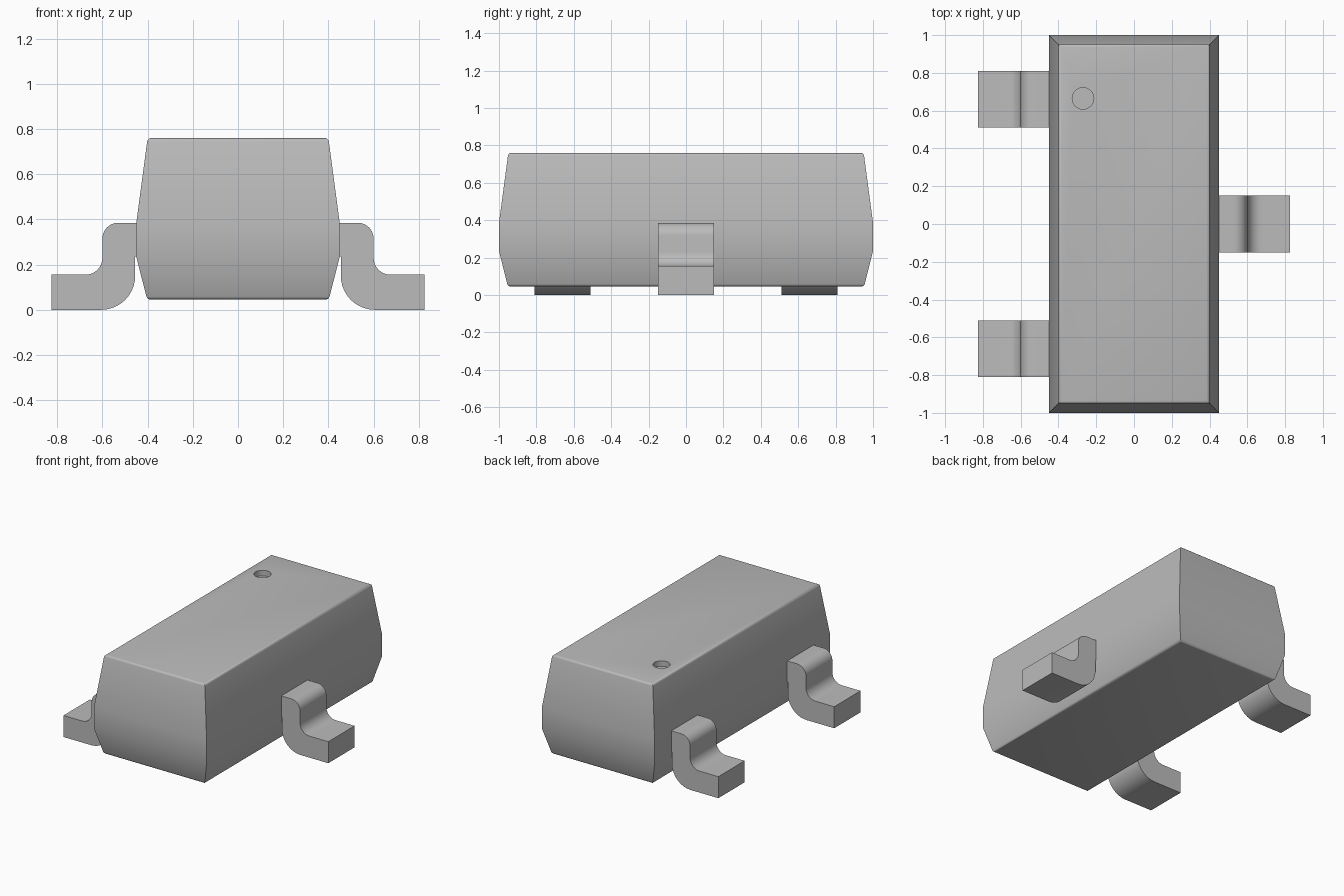
import bpy
import bmesh
from math import cos, sin, radians

default = bpy.data.objects.get("Cube")
if default:
    bpy.data.objects.remove(default, do_unlink=True)

grey = bpy.data.materials.new("plain grey")
grey.use_nodes = True
grey.diffuse_color = (0.5, 0.5, 0.5, 1)
grey.node_tree.nodes["Principled BSDF"].inputs["Base Color"].default_value = (0.5, 0.5, 0.5, 1)


def finish(bm, name):
    """Turn a bmesh into a named grey object with smooth curves and sharp edges."""
    bmesh.ops.recalc_face_normals(bm, faces=bm.faces)
    mesh = bpy.data.meshes.new(name)
    bm.to_mesh(mesh)
    bm.free()
    mesh.materials.append(grey)
    obj = bpy.data.objects.new(name, mesh)
    bpy.context.collection.objects.link(obj)
    return obj


def smooth(obj):
    bpy.ops.object.select_all(action="DESELECT")
    obj.select_set(True)
    bpy.context.view_layer.objects.active = obj
    bpy.ops.object.shade_smooth_by_angle(angle=radians(32))


def arc(cx, cz, r, start, end, steps=10):
    angles = [radians(start + (end - start) * i / steps) for i in range(steps + 1)]
    return [(cx + r * cos(a), cz + r * sin(a)) for a in angles]


# Moulded body: stacked rectangles, (height, half width, half length)
LEVELS = [(0.045, 0.402, 0.952), (0.235, 0.45, 1.0), (0.385, 0.45, 1.0), (0.76, 0.40, 0.95)]
bm = bmesh.new()
rings = [[bm.verts.new((sx * w, sy * l, z)) for sx, sy in ((-1, -1), (1, -1), (1, 1), (-1, 1))]
         for z, w, l in LEVELS]
for low, high in zip(rings, rings[1:]):
    for i in range(4):
        j = (i + 1) % 4
        bm.faces.new((low[i], low[j], high[j], high[i]))
caps = [bm.faces.new(rings[0]), bm.faces.new(rings[-1])]
rim = [e for f in caps for e in f.edges]
bmesh.ops.bevel(bm, geom=rim, offset=0.015, segments=3, profile=0.5, affect="EDGES")
body = finish(bm, "body")

# Round pin-one dimple cut into the top
bpy.ops.mesh.primitive_cylinder_add(vertices=32, radius=0.057, depth=0.08, location=(-0.27, 0.665, 0.76))
cutter = bpy.context.object
cutter.name = "dimple_cutter"
cutter.hide_render = True
cutter.data.materials.append(grey)
cut = body.modifiers.new("dimple", "BOOLEAN")
cut.operation = "DIFFERENCE"
cut.solver = "EXACT"
cut.object = cutter
bpy.context.view_layer.objects.active = body
bpy.ops.object.modifier_apply(modifier=cut.name)
bpy.data.objects.remove(cutter, do_unlink=True)
smooth(body)

# Bent lead: one side profile swept across its width
PROFILE = ([(0.43, 0.385)] + arc(0.53, 0.315, 0.07, 90, 0) + arc(0.675, 0.23, 0.075, 180, 270)
           + [(0.825, 0.155), (0.825, 0)] + arc(0.605, 0.15, 0.15, 270, 180)
           + [(0.455, 0.235), (0.43, 0.235)])


def lead(name, side, y, half=0.15):
    bm = bmesh.new()
    face = bm.faces.new([bm.verts.new((side * x, y - half, z)) for x, z in PROFILE])
    swept = bmesh.ops.extrude_face_region(bm, geom=[face], use_keep_orig=True)
    moved = [v for v in swept["geom"] if isinstance(v, bmesh.types.BMVert)]
    bmesh.ops.translate(bm, verts=moved, vec=(0, 2 * half, 0))
    smooth(finish(bm, name))


lead("left_lead", 1, 0)
lead("right_front_lead", -1, -0.66)
lead("right_back_lead", -1, 0.66)
